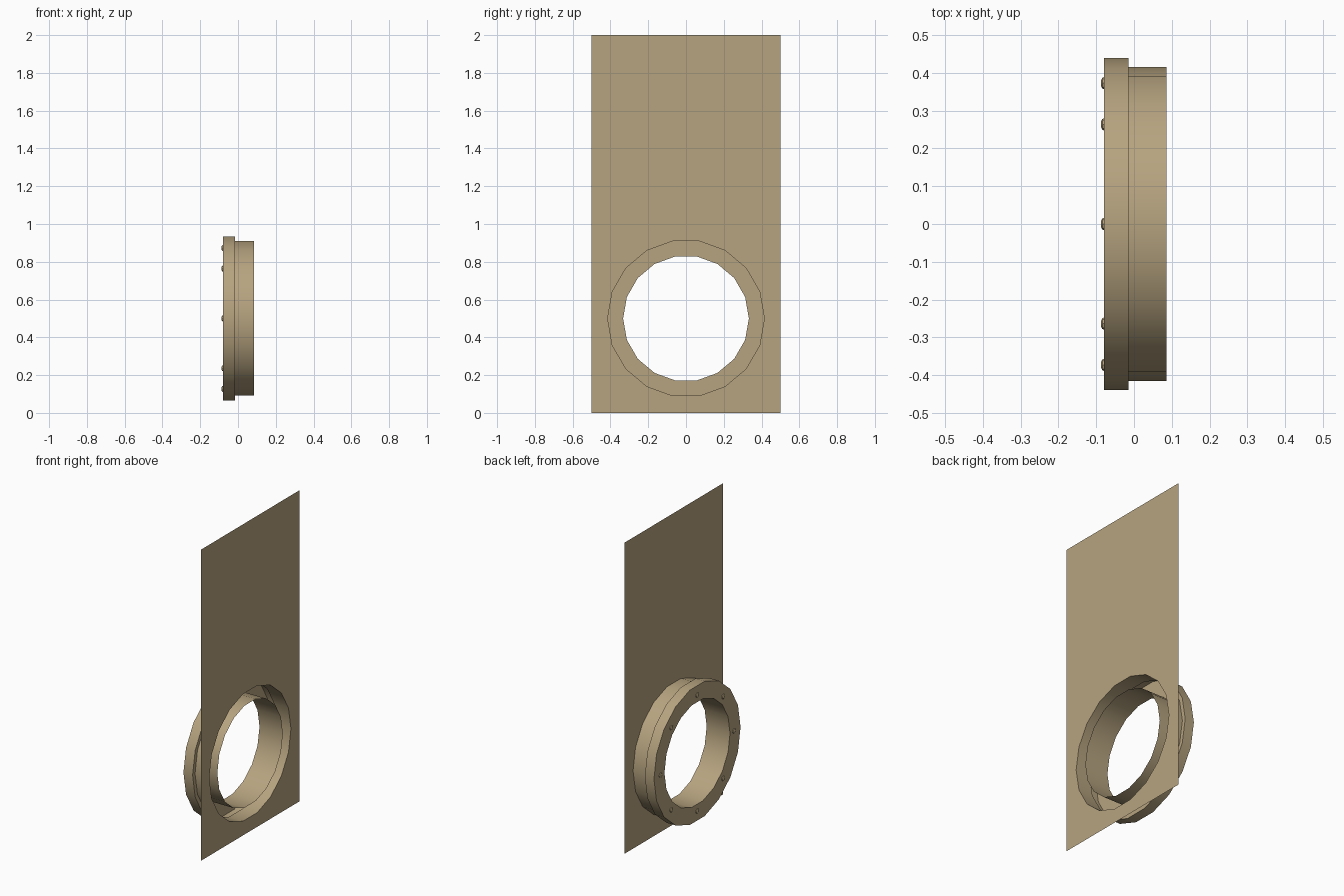
import bpy
import bmesh
from math import cos, sin, pi
from mathutils import Vector

cube = bpy.data.objects.get("Cube")
if cube:
    bpy.data.objects.remove(cube)

PLATE_X = 0.086      # plane of the mounting plate
FACE_X = -0.08       # outer face of the flange
CENTRE_Z = 0.5       # height of the port axis
SIDES = 18
BOLTS = 8

tan = bpy.data.materials.new("tan_metal")
tan.use_nodes = True
colour = (0.47, 0.37, 0.215, 1)
tan.diffuse_color = colour
tan.node_tree.nodes["Principled BSDF"].inputs["Base Color"].default_value = colour


def finish(bm, name):
    """Turn a bmesh into a smooth shaded object with sharp corners."""
    mesh = bpy.data.meshes.new(name)
    bm.to_mesh(mesh)
    bm.free()
    mesh.materials.append(tan)
    obj = bpy.data.objects.new(name, mesh)
    bpy.context.collection.objects.link(obj)
    bpy.ops.object.select_all(action="DESELECT")
    obj.select_set(True)
    bpy.context.view_layer.objects.active = obj
    bpy.ops.object.shade_smooth_by_angle()
    return obj


def ring(bm, x, r, sides, y=0, z=CENTRE_Z):
    angles = [2 * pi * i / sides for i in range(sides)]
    return [bm.verts.new((x, y + r * cos(a), z + r * sin(a))) for a in angles]


def lathe(bm, profile, sides, y=0, z=CENTRE_Z):
    """Revolve (x, radius) points around an axis along x; return the last ring."""
    rings = [ring(bm, x, r, sides, y, z) for x, r in profile]
    for a, b in zip(rings, rings[1:]):
        for i in range(sides):
            j = (i + 1) % sides
            bm.faces.new((a[i], b[i], b[j], a[j]))
    return rings[-1]


# Thin upright plate with a round opening
bm = bmesh.new()
border = [bm.verts.new((PLATE_X, y, z))
          for y, z in ((-0.5, 0), (0.5, 0), (0.5, 2), (-0.5, 2))]
hole = ring(bm, PLATE_X, 0.415, SIDES)
for loop in (border, hole):
    for a, b in zip(loop, loop[1:] + loop[:1]):
        bm.edges.new((a, b))
bmesh.ops.triangle_fill(bm, use_beauty=True, edges=bm.edges[:], normal=Vector((1, 0, 0)))
bm.normal_update()
bmesh.ops.reverse_faces(bm, faces=[f for f in bm.faces if f.normal.x < 0])
finish(bm, "mounting_plate")

# Hollow collar: outer sleeve, stepped flange, front face and inner sleeve
bm = bmesh.new()
lathe(bm, [(PLATE_X, 0.415), (-0.015, 0.415), (-0.015, 0.44),
           (FACE_X, 0.44), (FACE_X, 0.333), (PLATE_X, 0.333)], SIDES)
finish(bm, "flange_collar")

# Low domed bolt heads around the flange face
for k in range(BOLTS):
    a = 2 * pi * k / BOLTS
    bm = bmesh.new()
    top = lathe(bm, [(FACE_X, 0.016), (FACE_X - 0.004, 0.014), (FACE_X - 0.007, 0.008)],
                8, 0.373 * cos(a), CENTRE_Z + 0.373 * sin(a))
    bm.faces.new(top[::-1])
    finish(bm, f"bolt_head_{k + 1}")
